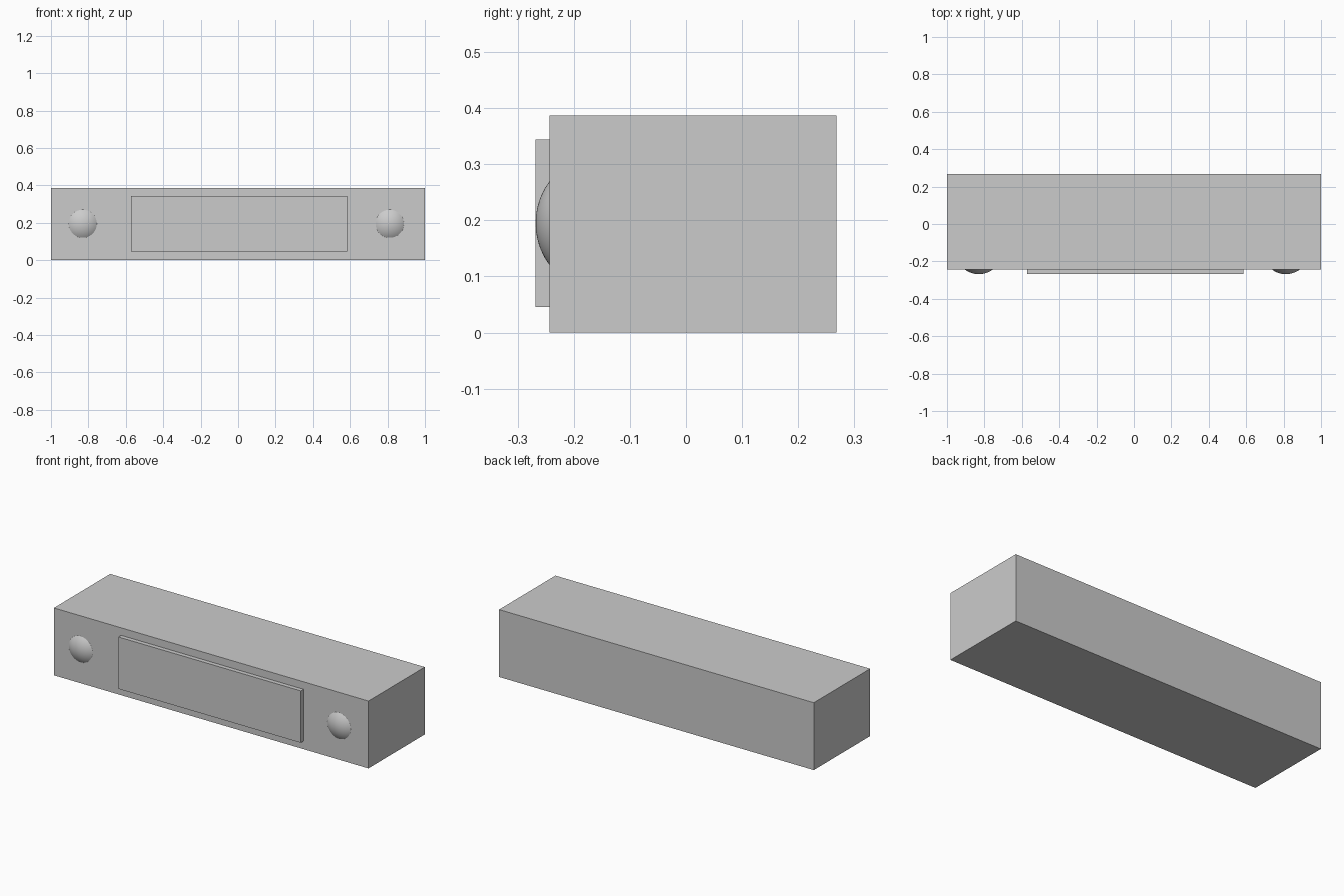
import bpy, bmesh, math
from mathutils import Matrix

if "Cube" in bpy.data.objects:
    bpy.data.objects.remove(bpy.data.objects["Cube"])

FRONT = -0.243   # y of the body's front face
TIP = -0.268     # y of the foremost surfaces


def box(name, lo, hi):
    bm = bmesh.new()
    size = [b - a for a, b in zip(lo, hi)]
    centre = [(a + b) / 2 for a, b in zip(lo, hi)]
    bmesh.ops.create_cube(bm, size=1, matrix=Matrix.Translation(centre) @ Matrix.Diagonal((*size, 1)))
    return finish(name, bm)


def dome(name, x, z, radius, segments=48, rings=10):
    # Shallow spherical cap bulging towards -y
    height = FRONT - TIP
    sphere_r = (radius ** 2 + height ** 2) / (2 * height)
    sweep = math.asin(radius / sphere_r)
    bm = bmesh.new()
    profile = []
    for i in range(rings + 1):
        a = sweep * i / rings
        profile.append(bm.verts.new((x + sphere_r * math.sin(a), TIP + sphere_r * (1 - math.cos(a)), z)))
    edges = [bm.edges.new(pair) for pair in zip(profile, profile[1:])]
    bmesh.ops.spin(bm, geom=profile + edges, cent=(x, 0, z), axis=(0, 1, 0),
                   angle=math.tau, steps=segments)
    bmesh.ops.remove_doubles(bm, verts=bm.verts, dist=1e-5)
    # Flat back against the body
    bmesh.ops.holes_fill(bm, edges=[e for e in bm.edges if e.is_boundary], sides=0)
    obj = finish(name, bm)
    obj.select_set(True)
    bpy.context.view_layer.objects.active = obj
    bpy.ops.object.shade_smooth_by_angle(angle=math.radians(30))
    obj.select_set(False)
    return obj


def finish(name, bm):
    bmesh.ops.recalc_face_normals(bm, faces=bm.faces)
    mesh = bpy.data.meshes.new(name)
    bm.to_mesh(mesh)
    bm.free()
    obj = bpy.data.objects.new(name, mesh)
    bpy.context.collection.objects.link(obj)
    return obj


# Main housing
box("body", (-1, FRONT, 0), (1, 0.268, 0.387))

# Raised front panel
box("front_panel", (-0.572, TIP, 0.046), (0.586, FRONT, 0.344))

# Domed buttons on either side of the panel
for name, x in (("left_button", -0.83), ("right_button", 0.812)):
    dome(name, x, 0.195, 0.075)
